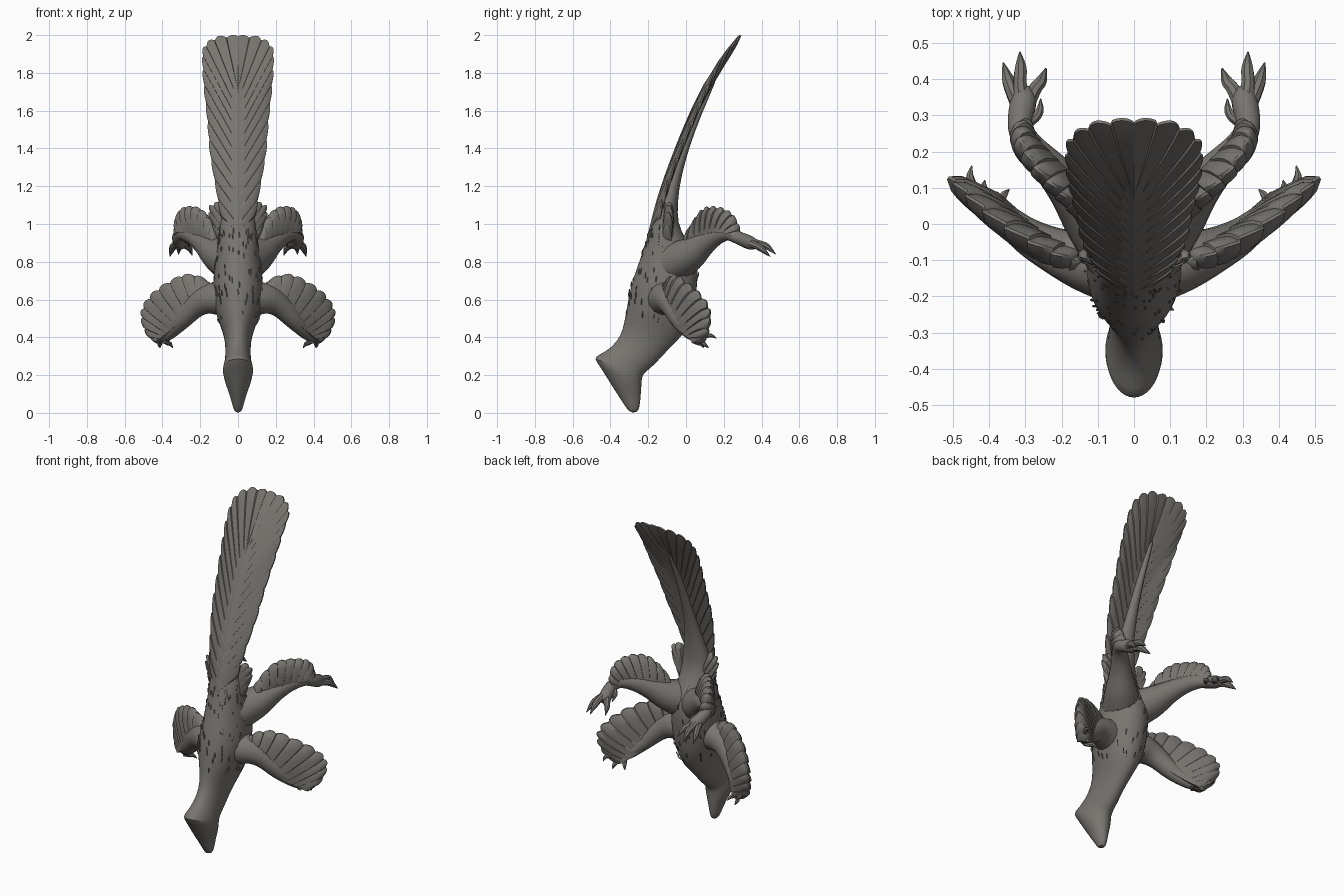
import bpy, bmesh, math, random
from mathutils import Vector as V

random.seed(4)
mat = bpy.data.materials.new("warm_grey")
mat.diffuse_color = (0.19, 0.18, 0.165, 1)


def curve(pts, t):
    """Smooth curve through points, t in 0..1."""
    n = len(pts) - 1
    i = min(int(t * n), n - 1)
    f = t * n - i
    a, b, c, d = (V(pts[max(0, min(n, k))]) for k in (i - 1, i, i + 1, i + 2))
    return 0.5 * (2 * b + (c - a) * f + (2 * a - 5 * b + 4 * c - d) * f * f
                  + (3 * b - a - 3 * c + d) * f ** 3)


def build(name, lofts, mirror=True, subdiv=0, angle=40):
    """One object from several lofts; each loft is a list of closed rings."""
    bm = bmesh.new()
    for rings in lofts:
        vs = [[bm.verts.new(p) for p in r] for r in rings]
        n = len(vs[0])
        for a, b in zip(vs, vs[1:]):
            for i in range(n):
                bm.faces.new((a[i], a[(i + 1) % n], b[(i + 1) % n], b[i]))
        bm.faces.new(vs[0][::-1])
        bm.faces.new(vs[-1])
    bmesh.ops.recalc_face_normals(bm, faces=bm.faces)
    me = bpy.data.meshes.new(name)
    bm.to_mesh(me)
    bm.free()
    ob = bpy.data.objects.new(name, me)
    bpy.context.collection.objects.link(ob)
    me.materials.append(mat)
    if mirror:
        ob.modifiers.new("mirror", "MIRROR").use_mirror_merge = False
    if subdiv:
        m = ob.modifiers.new("smooth", "SUBSURF")
        m.levels = m.render_levels = subdiv
    bpy.ops.object.select_all(action="DESELECT")
    bpy.context.view_layer.objects.active = ob
    ob.select_set(True)
    bpy.ops.object.shade_smooth_by_angle(angle=math.radians(angle))
    return ob


def tube(pts, sides=10, steps=4):
    """Tapered limb: points are (x, y, z, radius)."""
    n = (len(pts) - 1) * steps
    cs = [curve(pts, i / n) for i in range(n + 1)]
    rings = []
    for i, c in enumerate(cs):
        d = (cs[min(i + 1, n)] - cs[max(i - 1, 0)]).xyz.normalized()
        u = d.cross(V((0.3, 0.1, 1))).normalized()
        w = d.cross(u)
        r = max(c[3], 0.002)
        rings.append([c.xyz + r * (u * math.cos(k) + w * math.sin(k))
                      for k in (2 * math.pi * j / sides for j in range(sides))])
    return rings


def fan(root, edge, normal, feathers, thick, ridge, scallop, cols=8, per=7):
    """Row of overlapping feathers between a root line and an outer edge line."""
    nrm = V(normal).normalized()
    rings = []
    for i in range(feathers * per):
        k, j = divmod(i, per)
        f = j / (per - 1)
        t = min(1, (k + 0.04 + 0.94 * f) / feathers)
        a, b = curve(root, t), curve(edge, t)
        tip = 1 - scallop * (2 * f - 1) ** 2
        front, back = [], []
        for c in range(cols + 1):
            s = c / cols
            p = a.lerp(b, s * tip)
            h = thick * math.sqrt(1 - s * s) + 0.004
            off = ridge * s * (f - 0.5)
            front.append(p + nrm * (h + off))
            back.append(p + nrm * (off - h))
        rings.append(front + back[::-1])
    return rings


# Body profile from beak to tail: front y,z / back y,z / half width
ROWS = [(-.30, .002, -.262, .0, .016), (-.325, .04, -.245, .025, .028),
        (-.365, .10, -.24, .08, .042), (-.41, .17, -.235, .14, .068),
        (-.455, .245, -.233, .18, .082), (-.492, .29, -.225, .205, .080),
        (-.464, .307, -.20, .225, .072), (-.395, .345, -.15, .27, .067),
        (-.345, .41, -.09, .34, .068), (-.328, .48, -.01, .41, .086),
        (-.313, .57, .03, .50, .125), (-.297, .66, .055, .62, .137),
        (-.272, .74, .068, .73, .130), (-.242, .82, .06, .84, .117),
        (-.217, .90, .0, .92, .106), (-.19, .98, -.045, 1.0, .098),
        (-.15, 1.1, -.043, 1.12, .074), (-.105, 1.22, -.03, 1.23, .046),
        (-.035, 1.4, .014, 1.4, .028), (.045, 1.6, .085, 1.59, .018),
        (.15, 1.8, .175, 1.79, .01)]


def ring_point(row, ang):
    a, b = V((0, row[0], row[1])), V((0, row[2], row[3]))
    return ((a + b) / 2 + (a - b) / 2 * math.cos(ang)
            + V((row[4] * math.sin(ang), 0, 0)))


build("body", [[[ring_point(r, 2 * math.pi * k / 20) for k in range(20)]
                for r in ROWS]], mirror=False, subdiv=1, angle=50)

# Little feather tips scattered over the torso
flakes = []
for _ in range(130):
    t, ang = random.uniform(0.46, 0.74), random.uniform(0, 2 * math.pi)
    row, nxt = curve(ROWS, t), curve(ROWS, t + 0.02)
    p, q = ring_point(row, ang), ring_point(nxt, ang)
    mid = V((0, (row[0] + row[2]) / 2, (row[1] + row[3]) / 2))
    out = (p - mid).normalized()
    q = p + (q - p).normalized() * 0.032 + out * 0.001
    flakes.append(tube([(*(p - out * .005), .003), (*p.lerp(q, .6), .004),
                        (*q, .001)], sides=4, steps=1))
build("body_feathers", flakes, mirror=False)

# Tail fan
tail_root = [(0, -.185, .94), (0, -.13, 1.15), (0, -.048, 1.38), (0, .035, 1.58),
             (0, .108, 1.73)]
tail_edge = [(.095, -.14, 1.05), (.12, -.10, 1.2), (.15, -.035, 1.38),
             (.163, .03, 1.54), (.18, .10, 1.7), (.190, .165, 1.84),
             (.182, .235, 1.94), (.11, .280, 1.992), (0, .290, 2.0)]
build("tail_fan", [fan(tail_root, tail_edge, (0, -.93, .37), 13, .014, .009, .04)])

# Small tufts beside the tail base
build("tail_tuft", [fan([(.05, -.1, .86), (.06, -.1, .94), (.07, -.09, 1.03)],
                        [(.115, -.1, .93), (.155, -.09, 1.04), (.15, -.085, 1.10),
                         (.10, -.085, 1.12)], (0, -1, .3), 4, .025, .012, .12)])

# Arms, feathered wings and fingers
build("arm", [tube([(.03, -.13, .60, .10), (.14, -.10, .605, .084),
                    (.22, -.073, .57, .064), (.30, -.03, .49, .05),
                    (.37, .03, .42, .036), (.42, .075, .385, .018)], 14)])
wing_root = [(.12, -.11, .58), (.20, -.09, .54), (.29, -.04, .47), (.36, .02, .41),
             (.40, .055, .38)]
wing_edge = [(.13, -.11, .67), (.19, -.09, .72), (.28, -.05, .735), (.37, .005, .695),
             (.45, .07, .64), (.503, .12, .57), (.514, .128, .50), (.485, .105, .415),
             (.43, .07, .365)]
build("wing", [fan(wing_root, wing_edge, (.55, -.8, .15), 11, .038, .011, .06)])
build("finger", [tube([(.39, .04, .385, .018), (.37, .065, .37, .013),
                       (.36, .080, .365, .011), (.345, .095, .345, .002)], 7),
                 tube([(.40, .05, .39, .018), (.41, .085, .375, .013),
                       (.415, .10, .36, .011), (.412, .12, .345, .002)], 7),
                 tube([(.41, .06, .40, .018), (.44, .10, .405, .013),
                       (.453, .13, .41, .011), (.448, .16, .395, .002)], 7)])

# Legs, leg feathers and clawed feet
build("leg", [tube([(.04, -.06, .80, .11), (.11, .02, .84, .09),
                    (.175, .095, .895, .064), (.235, .16, .935, .048),
                    (.29, .22, .95, .038), (.315, .27, .93, .034),
                    (.305, .34, .90, .036), (.305, .375, .885, .02)], 14)])
leg_root = [(.10, .005, .86), (.17, .085, .915), (.23, .145, .95), (.29, .205, .955),
            (.31, .25, .94)]
leg_edge = [(.115, .0, .95), (.145, .04, 1.02), (.195, .085, 1.08), (.25, .135, 1.095),
            (.295, .195, 1.085), (.32, .25, 1.05), (.325, .28, .98), (.315, .28, .94)]
build("leg_feathers", [fan(leg_root, leg_edge, (.75, -.65, 0), 10, .036, .012, .07)])
toes = [[(.295, .33, .90, .022), (.272, .375, .885, .019), (.256, .395, .87, .016),
         (.243, .43, .835, .002)],
        [(.31, .34, .905, .024), (.315, .39, .895, .019), (.313, .43, .88, .017),
         (.315, .475, .84, .002)],
        [(.32, .33, .90, .022), (.34, .375, .885, .019), (.35, .405, .865, .016),
         (.361, .445, .828, .002)],
        [(.30, .28, .92, .02), (.272, .295, .915, .014), (.26, .315, .905, .011),
         (.258, .345, .88, .002)]]
build("toe", [tube(t, 8) for t in toes])
